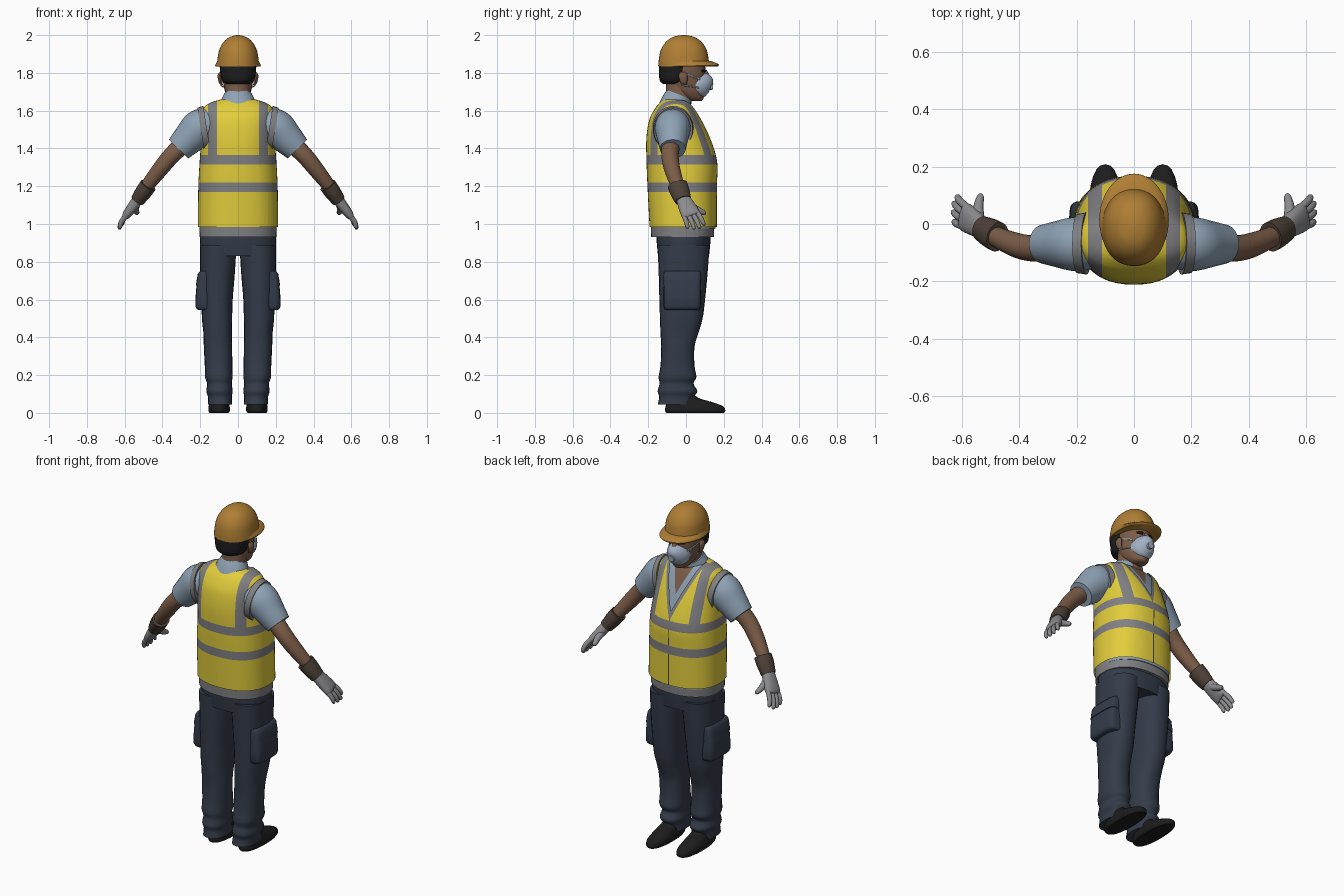
import bpy, bmesh, math
from mathutils import Vector

COLORS = {
    "helmet_orange": (0.43, 0.21, 0.035), "vest_yellow": (0.76, 0.61, 0.045),
    "reflective_grey": (0.22, 0.22, 0.23), "shirt_blue": (0.27, 0.36, 0.46),
    "skin": (0.2, 0.108, 0.064), "trouser_navy": (0.034, 0.045, 0.068),
    "cuff_brown": (0.075, 0.053, 0.04), "black": (0.012, 0.012, 0.012),
    "mask_pale": (0.36, 0.44, 0.55), "glove_grey": (0.26, 0.26, 0.275)}
NAMES = list(COLORS)
MATS = []
for name, c in COLORS.items():
    m = bpy.data.materials.new(name)
    m.diffuse_color = (*c, 1)
    MATS.append(m)


def smooth_path(pts, sub):
    """Catmull-Rom interpolation of (x, y, z, ra, rb) sections."""
    pts = [Vector(p) for p in pts]
    out = []
    for i in range(len(pts) - 1):
        p0, p1, p2, p3 = pts[max(i - 1, 0)], pts[i], pts[i + 1], pts[min(i + 2, len(pts) - 1)]
        for j in range(sub):
            t = j / sub
            out.append(0.5 * (2 * p1 + (p2 - p0) * t + (2 * p0 - 5 * p1 + 4 * p2 - p3) * t ** 2
                              + (3 * p1 - p0 - 3 * p2 + p3) * t ** 3))
    return out + [pts[-1]]


def loft(name, pts, color, flat=False, n=24, power=2.0, sub=4, caps=True, mirror=False,
         cuts=(), rule=None, drop=None, hint=(0, 1, 0)):
    """Skin superellipse sections along a path; flat keeps the sections horizontal."""
    path = smooth_path(pts, sub)
    pos = [Vector(p[:3]) for p in path]
    bm = bmesh.new()
    rings = []
    for i, p in enumerate(path):
        t = Vector((0, 0, 1)) if flat else (pos[min(i + 1, len(pos) - 1)] - pos[max(i - 1, 0)]).normalized()
        h = Vector(hint)
        b = (h - t * h.dot(t)).normalized()
        a = b.cross(t)
        ring = []
        for k in range(n):
            u = 2 * math.pi * k / n
            c, s = math.cos(u), math.sin(u)
            c = math.copysign(abs(c) ** (2 / power), c)
            s = math.copysign(abs(s) ** (2 / power), s)
            ring.append(bm.verts.new(pos[i] + a * c * p[3] + b * s * p[4]))
        rings.append(ring)
    for r, q in zip(rings, rings[1:]):
        for k in range(n):
            bm.faces.new((r[k], r[(k + 1) % n], q[(k + 1) % n], q[k]))
    if caps:
        bm.faces.new(rings[0][::-1])
        bm.faces.new(rings[-1])
    for co, no in cuts:
        bmesh.ops.bisect_plane(bm, geom=bm.verts[:] + bm.edges[:] + bm.faces[:], plane_co=co, plane_no=no)
    if drop:
        bmesh.ops.delete(bm, geom=[f for f in bm.faces if drop(f.calc_center_median())], context='FACES')
    bmesh.ops.recalc_face_normals(bm, faces=bm.faces[:])
    used = [color]
    for f in bm.faces:
        col = (rule and rule(f.calc_center_median())) or color
        if col not in used:
            used.append(col)
        f.material_index = used.index(col)
    me = bpy.data.meshes.new(name)
    bm.to_mesh(me)
    bm.free()
    for col in used:
        me.materials.append(MATS[NAMES.index(col)])
    ob = bpy.data.objects.new(name, me)
    bpy.context.collection.objects.link(ob)
    if mirror:
        ob.modifiers.new("mirror", 'MIRROR').use_mirror_merge = False
    return ob


# --- Safety vest: cut into bands, straps and a V neck ---
K = 0.4


def in_v(c, z0):
    return c.y > -0.05 and abs(c.x) < K * (c.z - z0)


def v_cuts(z0):
    return [((0, 0, z0), (s, 0, -K)) for s in (-1, 1)]


def vest_color(c):
    if in_v(c, 1.365) or 1.17 < c.z < 1.22 or 1.315 < c.z < 1.365:
        return "reflective_grey"
    if c.z > 1.365 and 0.112 < abs(c.x) < 0.16:
        return "reflective_grey"
    if c.y > 0 and abs(c.x) < 0.003:
        return "cuff_brown"


body = [(0, -.015, .985, .213, .178), (0, -.02, 1.2, .21, .184), (0, -.022, 1.33, .203, .187),
        (0, -.04, 1.45, .195, .17), (0, -.055, 1.55, .193, .14), (0, -.057, 1.61, .185, .108),
        (0, -.055, 1.64, .15, .085), (0, -.055, 1.66, .09, .065)]
cuts = [((0, 0, z), (0, 0, 1)) for z in (1.17, 1.22, 1.315, 1.365)]
cuts += [((x * s, 0, 0), (1, 0, 0)) for x in (.003, .112, .16) for s in (-1, 1)]
loft("safety_vest", body, "vest_yellow", flat=True, n=48, power=2.3, caps=False,
     cuts=cuts + v_cuts(1.365) + v_cuts(1.415), rule=vest_color, drop=lambda c: in_v(c, 1.415))

# --- Shirt: inner torso with open throat, hem, collar, sleeves ---
loft("shirt_body", [(x, y, z - .008, a * .955, b * .955) for x, y, z, a, b in body], "shirt_blue", flat=True,
     n=48, power=2.3, cuts=v_cuts(1.5), rule=lambda c: "skin" if in_v(c, 1.5) else None)
loft("shirt_hem", [(0, -.018, .93, .203, .166), (0, -.018, 1.04, .205, .17)], "reflective_grey", flat=True,
     n=48, power=2.3)
loft("shirt_collar", [(0, -.065, 1.61, .105, .082), (0, -.05, 1.65, .092, .078), (0, -.036, 1.685, .074, .07)],
     "shirt_blue", n=32)
loft("sleeve", [(.14, -.07, 1.53, .085, .085), (.2, -.07, 1.508, .1, .095), (.26, -.07, 1.452, .086, .082),
                (.315, -.07, 1.397, .071, .068)], "shirt_blue", mirror=True)
loft("armhole_trim", [(.165, -.068, 1.505, .122, .108), (.197, -.068, 1.5, .117, .103)],
     "reflective_grey", sub=1, n=32, mirror=True)

# --- Arms, gauntlet cuffs and gloves ---
loft("forearm", [(.27, -.075, 1.44, .05, .05), (.35, -.085, 1.365, .046, .046), (.42, -.07, 1.28, .042, .042),
                 (.51, -.03, 1.165, .032, .032)], "skin", mirror=True)
loft("glove_cuff", [(.475, -.045, 1.205, .045, .053), (.5, -.032, 1.17, .044, .052), (.532, -.015, 1.125, .037, .044)],
     "cuff_brown", mirror=True)
d = Vector((.49, .39, -.78)).normalized()
b = Vector((-.21, .92, .33)).normalized()
knuckle = Vector((.592, .028, 1.045))
loft("glove_palm", [(.522, -.02, 1.14, .03, .034), (.555, .003, 1.095, .028, .045), (*(knuckle - d * .01), .023, .05),
                    (*(knuckle + d * .006), .014, .044)], "glove_grey", mirror=True, power=2.4)
for i, length in enumerate((.062, .08, .088, .078)):
    s = (i - 1.5) * .024
    p = knuckle + b * s - d * .01
    q = p + d * length * .6 + b * s * .12 + Vector((.004, 0, 0))
    r = p + d * length + b * s * .2 + Vector((-.002, 0, -.006))
    loft(f"glove_finger_{i + 1}", [(*p, .014, .013), (*q, .0135, .0125), (*r, .011, .01), (*(r + d * .008), .004, .004)],
         "glove_grey", n=12, sub=3, mirror=True)
loft("glove_thumb", [(.54, .005, 1.105, .022, .022), (.542, .055, 1.078, .018, .018), (.535, .093, 1.06, .013, .013),
                     (.532, .105, 1.055, .005, .005)], "glove_grey", n=12, mirror=True, hint=(1, 0, 0))

# --- Trousers with cargo pockets, shoes ---
loft("trouser_hips", [(0, -.013, .83, .194, .135), (0, -.013, .9, .201, .142), (0, -.013, .96, .198, .145)],
     "trouser_navy", flat=True, n=32, power=2.3)
loft("trouser_leg", [(.104, -.013, .89, .096, .138), (.108, -.015, .75, .092, .13), (.111, -.02, .6, .083, .121),
                     (.111, -.025, .5, .08, .113), (.108, -.035, .42, .075, .1), (.106, -.043, .35, .075, .088),
                     (.103, -.045, .25, .073, .09), (.102, -.045, .19, .073, .1), (.098, -.05, .155, .065, .09),
                     (.098, -.045, .115, .07, .105), (.096, -.05, .085, .063, .092), (.095, -.055, .045, .064, .094)],
     "trouser_navy", flat=True, power=2.3, mirror=True)
loft("cargo_pocket", [(.165, -.02, .545, .045, .088), (.172, -.02, .565, .054, .098), (.168, -.02, .66, .053, .098),
                      (.165, -.02, .685, .05, .097)], "trouser_navy", flat=True, power=5, sub=2, mirror=True)
loft("pocket_flap", [(.165, -.02, .675, .058, .1), (.163, -.02, .735, .05, .099), (.155, -.02, .75, .045, .095)],
     "trouser_navy", flat=True, power=5, sub=2, mirror=True)
loft("shoe", [(.1, .048, 0, .05, .152), (.1, .048, .012, .057, .16), (.1, .044, .035, .056, .152),
              (.099, .015, .058, .05, .12), (.098, -.02, .08, .046, .085), (.097, -.04, .12, .044, .065)],
     "black", flat=True, power=2.3, mirror=True)

# --- Head ---
loft("neck", [(0, -.05, 1.58, .085, .075), (0, -.04, 1.66, .068, .07), (0, -.03, 1.76, .066, .075)], "skin", flat=True)
loft("head", [(0, .055, 1.65, .02, .025), (0, .04, 1.662, .045, .052), (0, .015, 1.7, .068, .083),
              (0, -.005, 1.76, .08, .106), (0, -.012, 1.82, .085, .115), (0, -.012, 1.9, .08, .105)],
     "skin", flat=True, n=32)
loft("hair", [(0, -.06, 1.742, .06, .062), (0, -.062, 1.757, .083, .076), (0, -.06, 1.79, .093, .083),
              (0, -.055, 1.85, .098, .088)], "black", flat=True, n=32)
loft("ear", [(.085, -.008, 1.735, .006, .01), (.092, -.012, 1.75, .01, .018), (.095, -.015, 1.785, .013, .024),
             (.092, -.015, 1.805, .006, .012)], "skin", flat=True, n=12, mirror=True)
loft("nose", [(0, .098, 1.815, .01, .012), (0, .112, 1.78, .015, .018)], "skin", flat=True, n=12)
loft("eye", [(.02, .1, 1.81, .007, .006), (.036, .097, 1.812, .008, .007), (.052, .086, 1.81, .006, .005)],
     "black", n=10, mirror=True)

# --- Dust mask with valve and straps ---
loft("dust_mask", [(0, .05, 1.735, .066, .062), (0, .075, 1.737, .065, .068), (0, .105, 1.74, .053, .06),
                   (0, .128, 1.738, .034, .042), (0, .138, 1.735, .012, .016)],
     "mask_pale", hint=(0, 0, 1), n=28)
loft("mask_valve", [(0, .125, 1.728, .019, .019), (0, .143, 1.726, .018, .018)], "mask_pale", hint=(0, 0, 1), sub=1)
for label, z0, z1 in (("upper", 1.765, 1.8), ("lower", 1.72, 1.735)):
    loft(f"mask_strap_{label}", [(.058, .075, z0, .003, .004), (.08, .035, (z0 + z1) / 2, .003, .004),
                                 (.09, -.02, z1, .003, .004)], "mask_pale", hint=(0, 0, 1), n=8, mirror=True)

# --- Hard hat: dome and forward brim ---
loft("helmet_dome", [(0, -.012, 1.835, .113, .134), (0, -.012, 1.87, .109, .132), (0, -.012, 1.92, .1, .122),
                     (0, -.012, 1.96, .079, .098), (0, -.012, 1.986, .051, .065), (0, -.012, 1.997, .022, .03),
                     (0, -.012, 2.0, .003, .004)], "helmet_orange", flat=True, n=40, power=2.15)
loft("helmet_brim", [(0, .012, 1.834, .117, .156), (0, .014, 1.84, .121, .161), (0, .012, 1.848, .118, .157),
                     (0, -.002, 1.862, .109, .136)], "helmet_orange", flat=True, n=40, sub=2)

# --- Smooth shading with sharp edges kept ---
for ob in bpy.context.scene.objects:
    ob.select_set(True)
    bpy.context.view_layer.objects.active = ob
bpy.ops.object.shade_smooth_by_angle(angle=math.radians(40))
